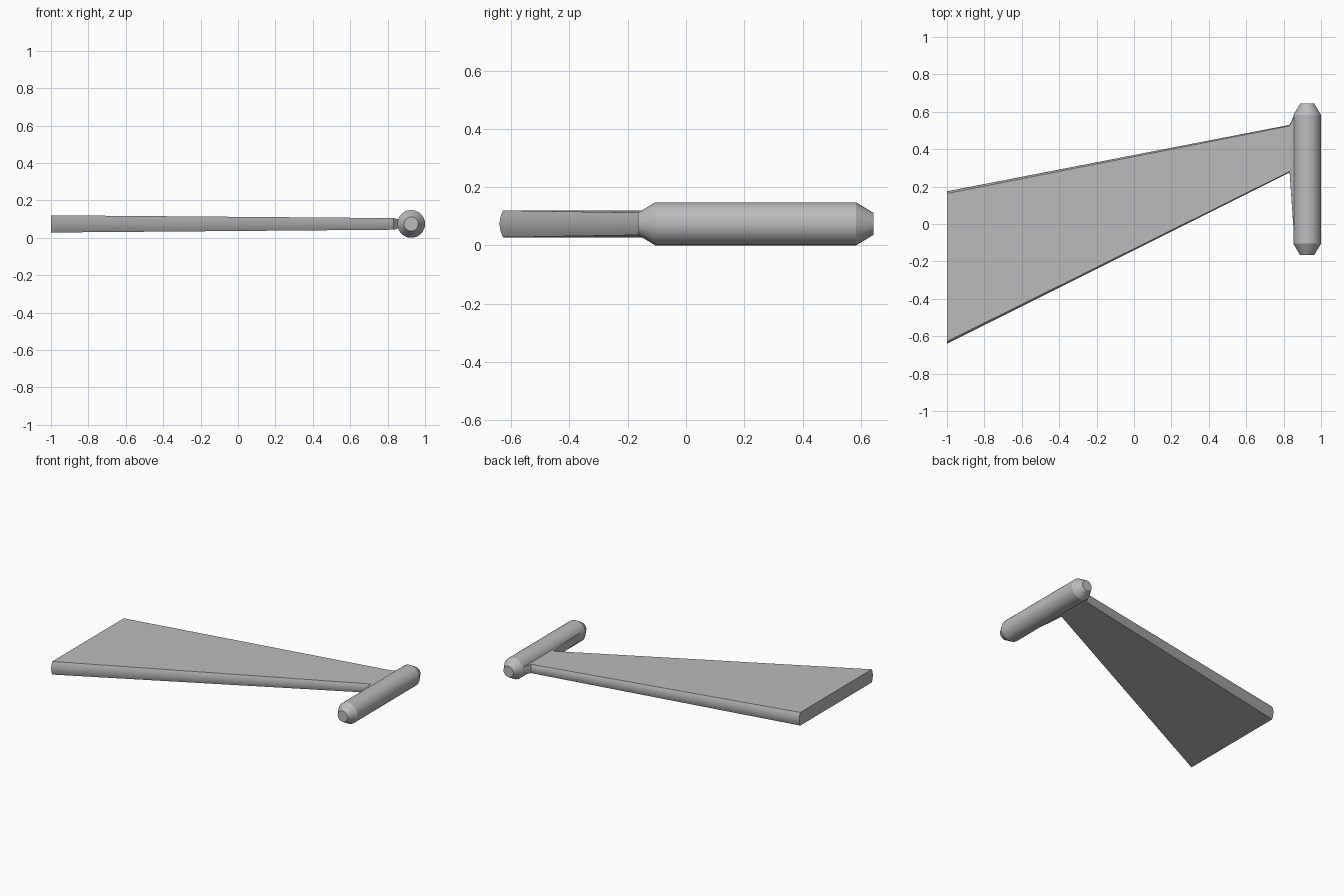
import bpy, bmesh, math

cube = bpy.data.objects.get("Cube")
if cube:
    bpy.data.objects.remove(cube)

grey = bpy.data.materials.new("plain grey")
colour = (0.5, 0.5, 0.5, 1)
grey.diffuse_color = colour
grey.use_nodes = True
grey.node_tree.nodes["Principled BSDF"].inputs["Base Color"].default_value = colour

MID_Z = 0.074


def loft(name, rings, smooth_angle):
    """Skin a series of closed rings and cap both ends."""
    bm = bmesh.new()
    loops = [[bm.verts.new(p) for p in ring] for ring in rings]
    n = len(loops[0])
    for a, b in zip(loops, loops[1:]):
        for i in range(n):
            j = (i + 1) % n
            bm.faces.new((a[i], a[j], b[j], b[i]))
    bm.faces.new(loops[0])
    bm.faces.new(loops[-1])
    bmesh.ops.recalc_face_normals(bm, faces=bm.faces)
    mesh = bpy.data.meshes.new(name)
    bm.to_mesh(mesh)
    bm.free()
    mesh.materials.append(grey)
    obj = bpy.data.objects.new(name, mesh)
    bpy.context.collection.objects.link(obj)
    bpy.ops.object.select_all(action="DESELECT")
    obj.select_set(True)
    bpy.context.view_layer.objects.active = obj
    bpy.ops.object.shade_smooth_by_angle(angle=math.radians(smooth_angle))
    return obj


def wing_section(x, front, back, half, bulge, steps=6):
    """Flat slab section whose front and back edges bow out slightly."""
    ring = []
    for edge, side in ((front, -1), (back, 1)):
        for k in range(steps + 1):
            t = 2 * k / steps - 1
            y = edge - side * bulge * t * t
            ring.append((x, y, MID_Z + side * -t * half))
    return ring


# Tapered swept wing
loft("wing", [wing_section(-1.0, -0.64, 0.175, 0.046, 0.012),
              wing_section(0.832, 0.275, 0.53, 0.031, 0.006)], 25)

# Short flare joining the wing to the tip pod
loft("tip_flare", [wing_section(0.832, 0.275, 0.53, 0.031, 0.006),
                   wing_section(0.858, -0.1, 0.585, 0.024, 0.006),
                   wing_section(0.88, -0.1, 0.585, 0.024, 0.006)], 25)

# Round pod with cut-off cone ends
SIDES = 32
pod_profile = [(-0.165, 0.038), (-0.105, 0.074), (0.583, 0.074), (0.643, 0.038)]
loft("tip_pod", [[(0.926 + r * math.cos(math.tau * i / SIDES), y,
                   MID_Z + r * math.sin(math.tau * i / SIDES))
                  for i in range(SIDES)] for y, r in pod_profile], 25)
